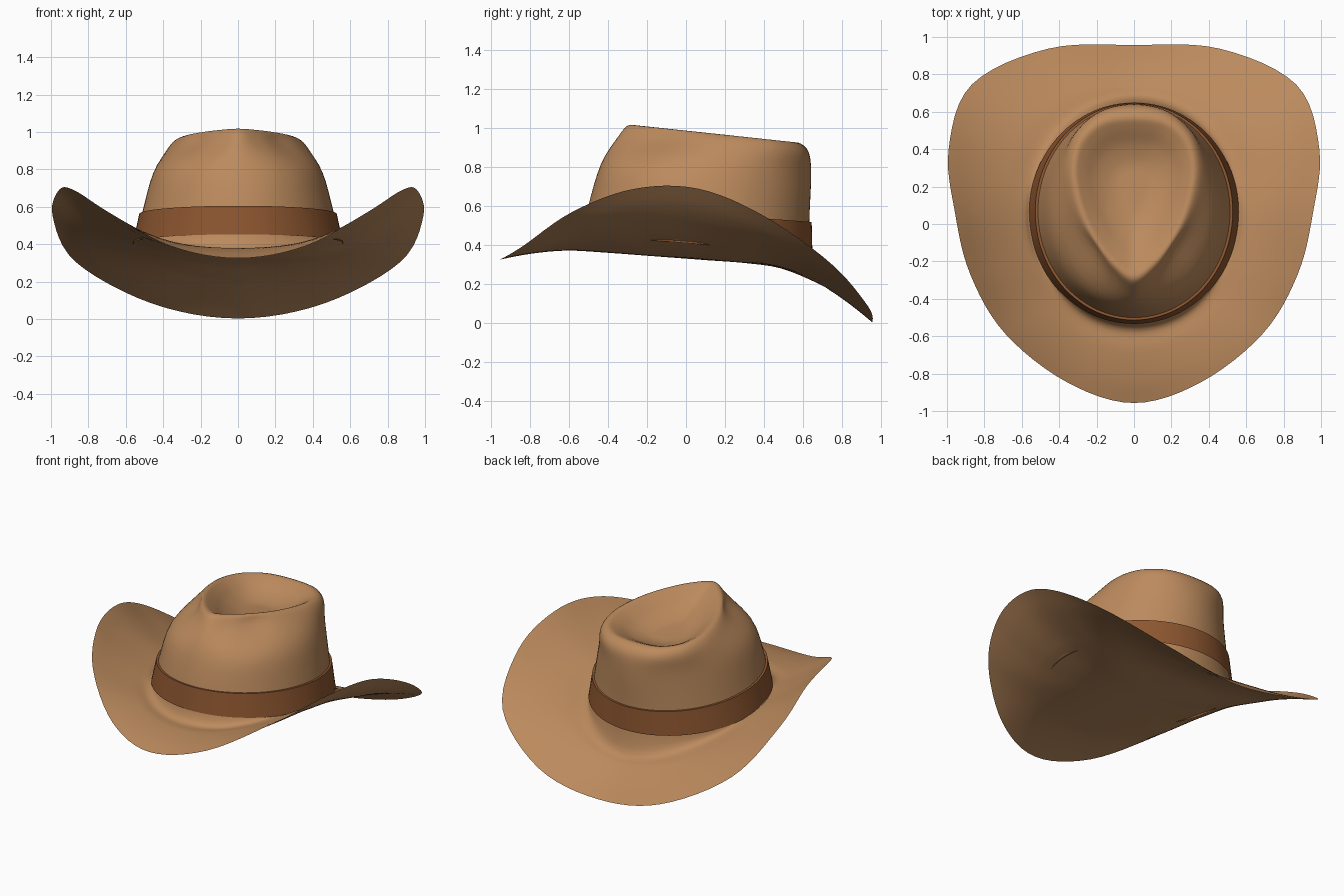
import bpy, bmesh, math
from mathutils import Vector

if "Cube" in bpy.data.objects:
    bpy.data.objects.remove(bpy.data.objects["Cube"])


def material(name, col):
    m = bpy.data.materials.new(name)
    m.diffuse_color = (*col, 1)
    m.use_nodes = True
    m.node_tree.nodes["Principled BSDF"].inputs["Base Color"].default_value = m.diffuse_color
    return m


FELT = material("tan felt", (0.50, 0.255, 0.11))
BAND = material("brown band", (0.27, 0.095, 0.03))
N = 8          # key steps from front to back on one side


def catmull(a, b, c, d, t):
    return 0.5 * (2 * b + (c - a) * t + (2 * a - 5 * b + 4 * c - d) * t * t
                  + (3 * b - a - 3 * c + d) * t ** 3)


def smooth_closed(pts, n):
    k = len(pts)
    return [catmull(pts[i - 1], pts[i], pts[(i + 1) % k], pts[(i + 2) % k], j / n)
            for i in range(k) for j in range(n)]


def smooth_open(pts, n):
    p = [2 * pts[0] - pts[1]] + pts + [2 * pts[-1] - pts[-2]]
    out = [catmull(*p[i:i + 4], j / n) for i in range(len(pts) - 1) for j in range(n)]
    return out + [pts[-1]]


def mirror_ring(half):
    half = [Vector(p) for p in half]
    return half + [Vector((-p.x, p.y, p.z)) for p in half[-2:0:-1]]


def oval(rx, ry, cy, zf):
    half = []
    for i in range(N + 1):
        a = math.pi * i / N
        y = cy - ry * math.cos(a)
        half.append((rx * math.sin(a), y, zf(y)))
    return mirror_ring(half)


def mix(r0, r1, t):
    return [a.lerp(b, t) for a, b in zip(r0, r1)]


def loft(name, rings, mat, n_ring=6, n_up=4, cap=False, flip=False):
    rings = [smooth_closed(r, n_ring) for r in rings]
    cols = [smooth_open([r[i] for r in rings], n_up) for i in range(len(rings[0]))]
    bm = bmesh.new()
    grid = [[bm.verts.new(p) for p in c] for c in cols]
    for i, c in enumerate(grid):
        d = grid[(i + 1) % len(grid)]
        for j in range(len(c) - 1):
            bm.faces.new((c[j], d[j], d[j + 1], c[j + 1]))
    if cap:
        top = [c[-1] for c in grid]
        mid = bm.verts.new(sum((v.co for v in top), Vector()) / len(top))
        for i, v in enumerate(top):
            bm.faces.new((v, top[(i + 1) % len(top)], mid))
    if flip:
        bmesh.ops.reverse_faces(bm, faces=bm.faces[:])
    for f in bm.faces:
        f.smooth = True
    me = bpy.data.meshes.new(name)
    bm.to_mesh(me)
    bm.free()
    me.materials.append(mat)
    me.set_sharp_from_angle(angle=math.radians(50))
    ob = bpy.data.objects.new(name, me)
    bpy.context.collection.objects.link(ob)
    return ob


def keel(y):   # height of the brim along its middle line
    return 0.34 - 0.075 * y - 0.4 * max(0, -.5 - y) ** 2 - 0.71 * max(0, y - .35) ** 2


# brim edge, front tip to back
edge = mirror_ring([(0, -.957, .325), (.36, -.845, .39), (.69, -.585, .57),
                    (.875, -.27, .688), (.957, .06, .69), (.991, .40, .55),
                    (.868, .745, .305), (.46, .937, .083), (0, .957, .003)])
foot = oval(.585, .62, .055, keel)


def saddle(t, drop=0.0):   # brim ring: t = 0 at the crown, 1 at the edge, -1 at the centre
    out = []
    for e, f in zip(edge, foot):
        p = f.lerp(e, t) if t >= 0 else f.lerp(Vector((0, .055, 0)), -t)
        k = (e.z - keel(e.y)) / abs(e.x) ** 2.6 if abs(e.x) > .01 else 0
        out.append(Vector((p.x, p.y, keel(p.y) + k * abs(p.x) ** 2.6 - drop)))
    return out


# crown rings
hip = oval(.548, .58, .058, lambda y: .425 - .08 * y)
band_top = oval(.513, .567, .067, lambda y: .57 - .075 * y)
waist = oval(.452, .540, .103, lambda y: .79 - .06 * y)
ridge = [(0, -.29), (.11, -.215), (.2, -.10), (.27, .03), (.312, .17),
         (.325, .31), (.285, .45), (.17, .55), (0, .575)]
ridge = mirror_ring([(x, y, .987 - .105 * y) for x, y in ridge])
shoulder = [p + Vector((0, 0, .02)) for p in mix(waist, ridge, .6)]
# side dents at the front, fuller at the back
for i, pinch in ((1, .05), (2, .11), (3, .05), (5, -.03), (6, -.05), (7, -.06), (8, -.06)):
    for p in {i: shoulder[i], 16 - i: shoulder[-i]}.values():
        p.x *= 1 - pinch
        p.y += (.12 - p.y) * pinch


def dish(s, drop):   # teardrop hollow in the crown top
    return [Vector((p.x * s, .2 + (p.y - .2) * s,
                    .987 - .105 * (.2 + (p.y - .2) * s) - drop)) for p in ridge]


# brim top and crown as one felt shell
loft("hat_felt", [edge, saddle(.75), saddle(.5), saddle(.25), saddle(0),
                  hip, band_top, waist, shoulder, ridge,
                  dish(.84, .022), dish(.6, .075), dish(.33, .11), dish(.08, .115)],
     FELT, cap=True)

# closed underside of the brim
loft("brim_underside", [edge, saddle(.75, .008), saddle(.5, .01), saddle(.25, .01),
                        saddle(0, .01), saddle(-.3, .01), saddle(-.6, .01),
                        saddle(-.9, .01)],
     FELT, cap=True, flip=True)

# hat band with a flat upper lip
band_upper = oval(.528, .58, .066, lambda y: .567 - .075 * y)
loft("hat_band", [oval(.562, .592, .058, lambda y: .41 - .08 * y), band_upper], BAND, n_up=3)
loft("hat_band_lip", [band_upper, oval(.505, .555, .066, lambda y: .567 - .075 * y)],
     BAND, n_up=1)
